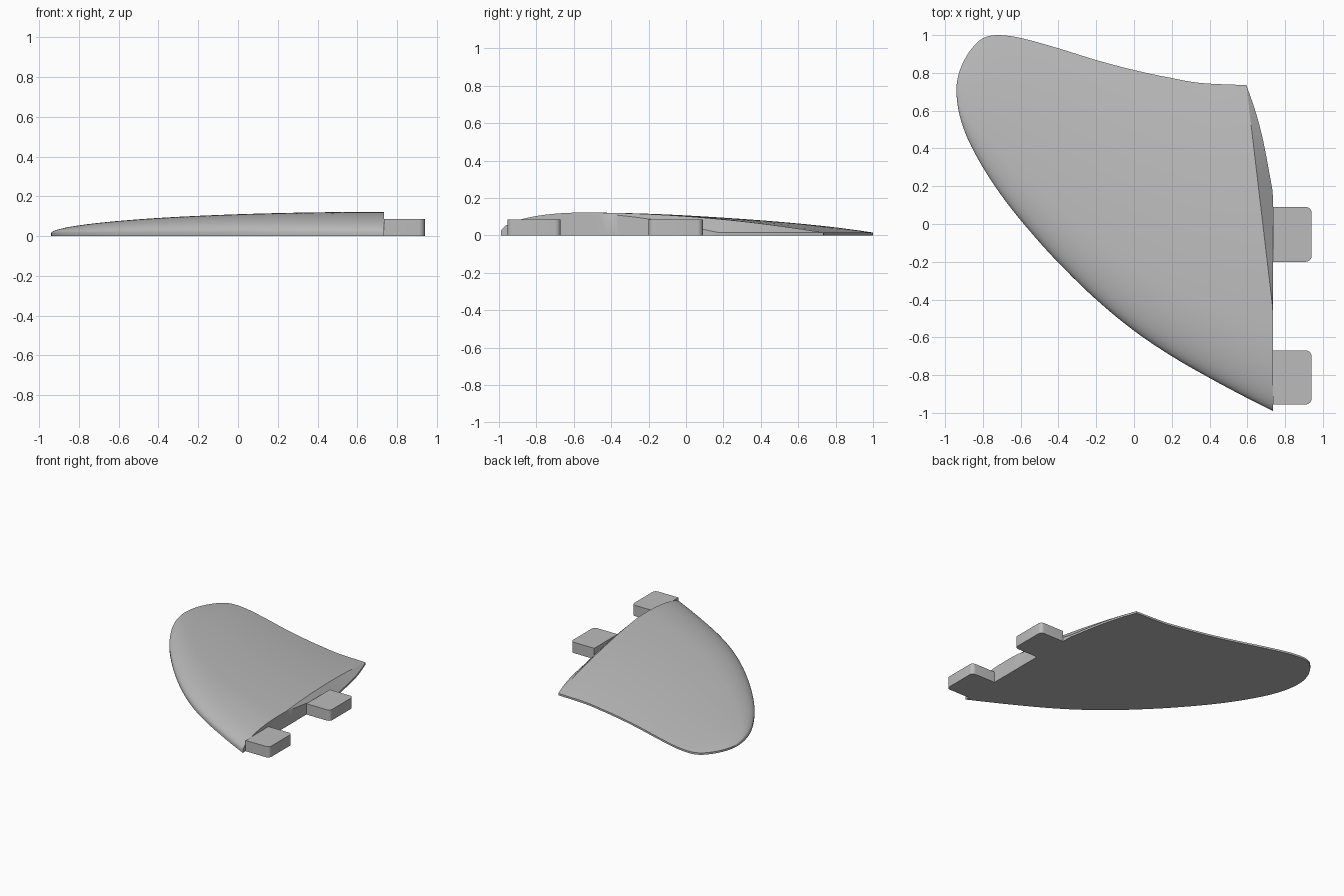
import bpy, bmesh, math

cube = bpy.data.objects.get("Cube")
if cube:
    bpy.data.objects.remove(cube, do_unlink=True)

grey = bpy.data.materials.new("plain grey")
grey.use_nodes = True
grey.diffuse_color = (0.5, 0.5, 0.5, 1)
grey.node_tree.nodes["Principled BSDF"].inputs["Base Color"].default_value = (0.5, 0.5, 0.5, 1)

TIP, ROOT, EDGE, THICK = -0.94, 0.735, 0.015, 0.122


def smooth(points, x):
    """Cubic interpolation through (x, y) points."""
    n = len(points)
    x = min(max(x, points[0][0]), points[-1][0])
    k = 0
    while k < n - 2 and x > points[k + 1][0]:
        k += 1

    def slope(i):
        a, b = points[max(i - 1, 0)], points[min(i + 1, n - 1)]
        return (b[1] - a[1]) / (b[0] - a[0])
    (xa, ya), (xb, yb) = points[k], points[k + 1]
    h = xb - xa
    t = (x - xa) / h
    return (ya * (1 + 2 * t) * (1 - t) ** 2 + h * slope(k) * t * (1 - t) ** 2
            + yb * t * t * (3 - 2 * t) + h * slope(k + 1) * t * t * (t - 1))


def by_root(points):
    """Re-key an outline by the square root of span, so the tip comes out round."""
    return [(math.sqrt((x - TIP) / (ROOT - TIP)), y) for x, y in points]


leading = by_root([(TIP, 0.71), (-0.9, 0.5), (-0.8, 0.3), (-0.6, 0.02), (-0.4, -0.205),
                   (-0.2, -0.4), (0, -0.565), (0.2, -0.7), (0.4, -0.815), (ROOT, -0.99)])
trailing = by_root([(TIP, 0.71), (-0.9, 0.865), (-0.85, 0.94), (-0.8, 0.983), (-0.73, 1.0),
                    (-0.6, 0.985), (-0.4, 0.93), (-0.2, 0.868), (0, 0.815), (0.2, 0.773),
                    (0.4, 0.747), (ROOT, 0.735)])
base_edge = [(0.17, ROOT), (0.45, 0.682), (0.6, 0.642), (0.735, 0.595)]
base_height = [(-0.5, 0.122), (-0.2, 0.088), (0.08, 0.035), (0.17, EDGE)]


def crest(y):
    return ROOT - 0.14 * min(max((y + 0.45) / 1.185, 0), 1)


def foil(v):
    """Half-foil section: round nose, long taper to the trailing edge."""
    if v < 0.25:
        return math.sqrt(1 - (1 - v / 0.25) ** 2)
    return 1 - ((v - 0.25) / 0.75) ** 2


def finish(name, bm):
    bmesh.ops.recalc_face_normals(bm, faces=bm.faces)
    mesh = bpy.data.meshes.new(name)
    bm.to_mesh(mesh)
    bm.free()
    mesh.materials.append(grey)
    obj = bpy.data.objects.new(name, mesh)
    bpy.context.collection.objects.link(obj)
    bpy.ops.object.select_all(action='DESELECT')
    obj.select_set(True)
    bpy.context.view_layer.objects.active = obj
    bpy.ops.object.shade_smooth_by_angle(angle=math.radians(30))
    return obj


# Fin blade: foil sections lofted from tip to root
STATIONS, CHORD = 56, 56
bm = bmesh.new()
rows = []
for i in range(STATIONS + 1):
    s = i / STATIONS
    span = s * s
    front, back = smooth(leading, s), smooth(trailing, s)
    height = (THICK - EDGE) * (1 - (1 - span) ** 2) ** 0.55
    row = []
    for j in range(CHORD + 1):
        v = (j / CHORD) ** 1.8
        y = front + (back - front) * v
        x = TIP + (ROOT - TIP) * span
        if x > 0.2:
            x = 0.2 + (x - 0.2) * (crest(y) - 0.2) / (ROOT - 0.2)
        row.append(bm.verts.new((x, y, EDGE + height * foil(v))))
    rows.append(row)

# Sloping relief at the root, behind the tabs
relief = []
for vert in rows[-1]:
    x, y, z = vert.co
    relief.append(bm.verts.new((smooth(base_edge, y), y, min(z, smooth(base_height, y)) if y > -0.45 else z)))
rows.append(relief)
for a, b in zip(rows, rows[1:]):
    for j in range(CHORD):
        bm.faces.new((a[j], a[j + 1], b[j + 1], b[j]))
bmesh.ops.remove_doubles(bm, verts=bm.verts, dist=0.0002)

# Side wall down to the flat underside
rim = [e for e in bm.edges if e.is_boundary]
wall = bmesh.ops.extrude_edge_only(bm, edges=rim)["geom"]
for vert in wall:
    if isinstance(vert, bmesh.types.BMVert):
        vert.co.z = 0
bmesh.ops.holes_fill(bm, edges=[e for e in bm.edges if e.is_boundary], sides=0)
finish("fin_blade", bm)

# Mounting tabs with rounded outer corners
RADIUS = 0.03
for name, low, high in (("front_tab", -0.955, -0.67), ("rear_tab", -0.2, 0.09)):
    bm = bmesh.new()
    outline = [(ROOT, high), (ROOT, low)]
    for cy, start in ((low + RADIUS, -90), (high - RADIUS, 0)):
        for k in range(7):
            a = math.radians(start + 15 * k)
            outline.append((0.94 - RADIUS + RADIUS * math.cos(a), cy + RADIUS * math.sin(a)))
    face = bm.faces.new([bm.verts.new((x, y, 0)) for x, y in outline])
    top = bmesh.ops.extrude_face_region(bm, geom=[face], use_keep_orig=True)["geom"]
    bmesh.ops.translate(bm, vec=(0, 0, 0.085), verts=[g for g in top if isinstance(g, bmesh.types.BMVert)])
    finish(name, bm)
